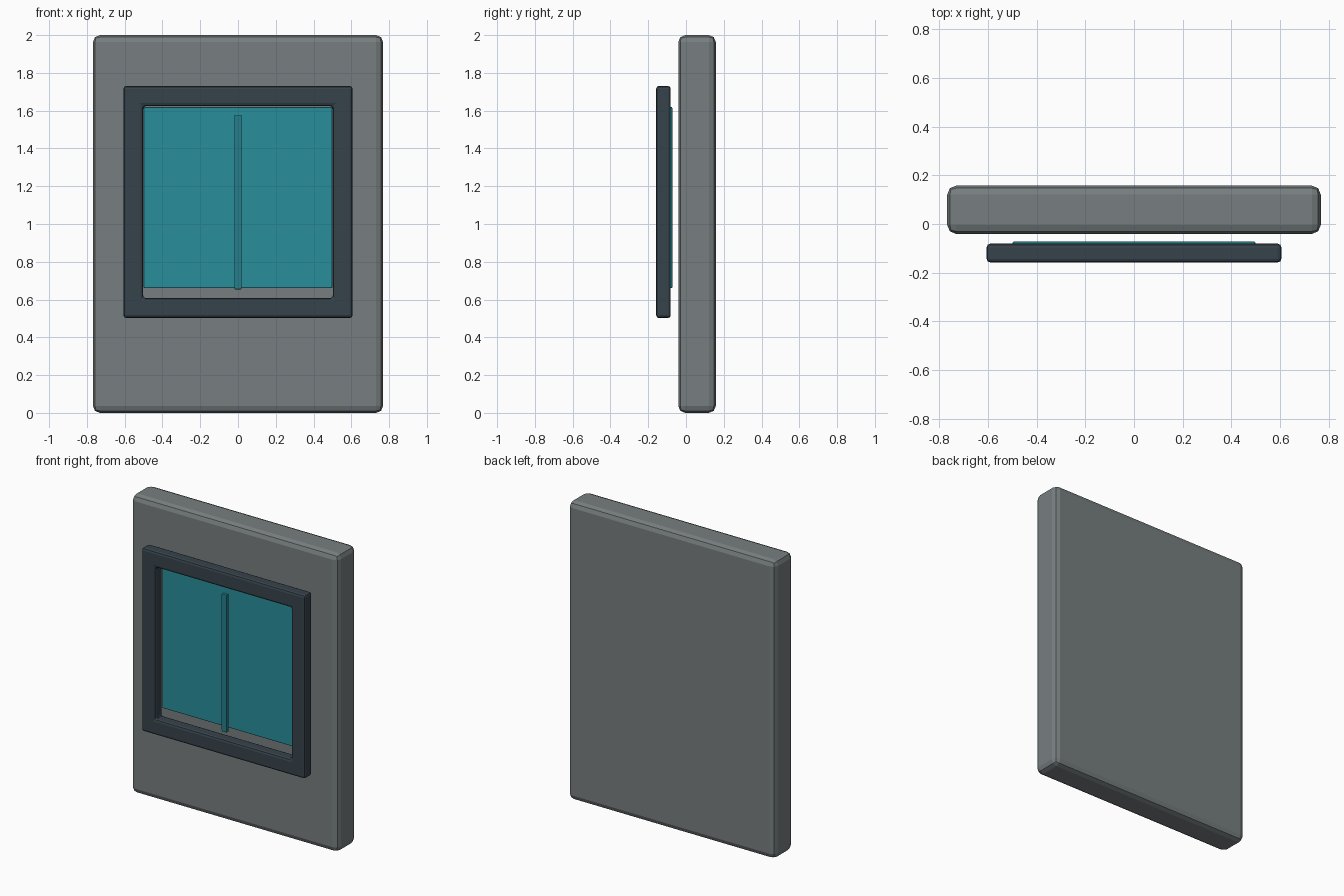
import bpy
import bmesh

if "Cube" in bpy.data.objects:
    bpy.data.objects.remove(bpy.data.objects["Cube"])


def material(name, color):
    mat = bpy.data.materials.new(name)
    mat.diffuse_color = (*color, 1)
    mat.use_nodes = True
    mat.node_tree.nodes["Principled BSDF"].inputs["Base Color"].default_value = mat.diffuse_color
    return mat


def finish(name, bm, bevel, mat=None, segments=2):
    bmesh.ops.recalc_face_normals(bm, faces=bm.faces)
    mesh = bpy.data.meshes.new(name)
    bm.to_mesh(mesh)
    bm.free()
    obj = bpy.data.objects.new(name, mesh)
    bpy.context.collection.objects.link(obj)
    if mat:
        mesh.materials.append(mat)
    mod = obj.modifiers.new("soft_edges", 'BEVEL')
    mod.width, mod.segments = bevel, segments
    mod.limit_method = 'ANGLE'
    return obj


def box(name, x, y, z, bevel, mat=None):
    bm = bmesh.new()
    bmesh.ops.create_cube(bm, size=1)
    for v in bm.verts:
        for i, (lo, hi) in enumerate((x, y, z)):
            v.co[i] = hi if v.co[i] > 0 else lo
    return finish(name, bm, bevel, mat)


def ring(name, outer, inner, y, bevel, mat):
    # Rectangular frame: front and back loops joined around the opening
    bm = bmesh.new()
    loops = []
    for (x0, x1, z0, z1), depth in ((outer, y[0]), (outer, y[1]),
                                    (inner, y[1]), (inner, y[0])):
        corners = ((x0, z0), (x1, z0), (x1, z1), (x0, z1))
        loops.append([bm.verts.new((px, depth, pz)) for px, pz in corners])
    for i in range(4):
        a, b = loops[i], loops[(i + 1) % 4]
        for j in range(4):
            k = (j + 1) % 4
            bm.faces.new((a[j], a[k], b[k], b[j]))
    return finish(name, bm, bevel, mat)


grey = material("slab_grey", (0.185, 0.21, 0.215))
dark = material("dark_frame", (0.037, 0.055, 0.07))
teal = material("teal_panel", (0.022, 0.275, 0.33))
teal_dark = material("teal_bar", (0.018, 0.21, 0.26))

# Wall slab
box("wall_slab", (-0.768, 0.768), (-0.041, 0.158), (0, 2), 0.037, grey)

# Window frame standing proud of the slab
ring("window_frame", (-0.606, 0.606, 0.502, 1.731),
     (-0.502, 0.502, 0.607, 1.624), (-0.158, -0.081), 0.015, dark)

# Panel set at the back of the frame, with a slim centre bar before it
box("window_panel", (-0.5, 0.5), (-0.093, -0.072), (0.66, 1.62), 0.007, teal)
box("centre_bar", (-0.019, 0.019), (-0.148, -0.125), (0.654, 1.577), 0.004, teal_dark)
